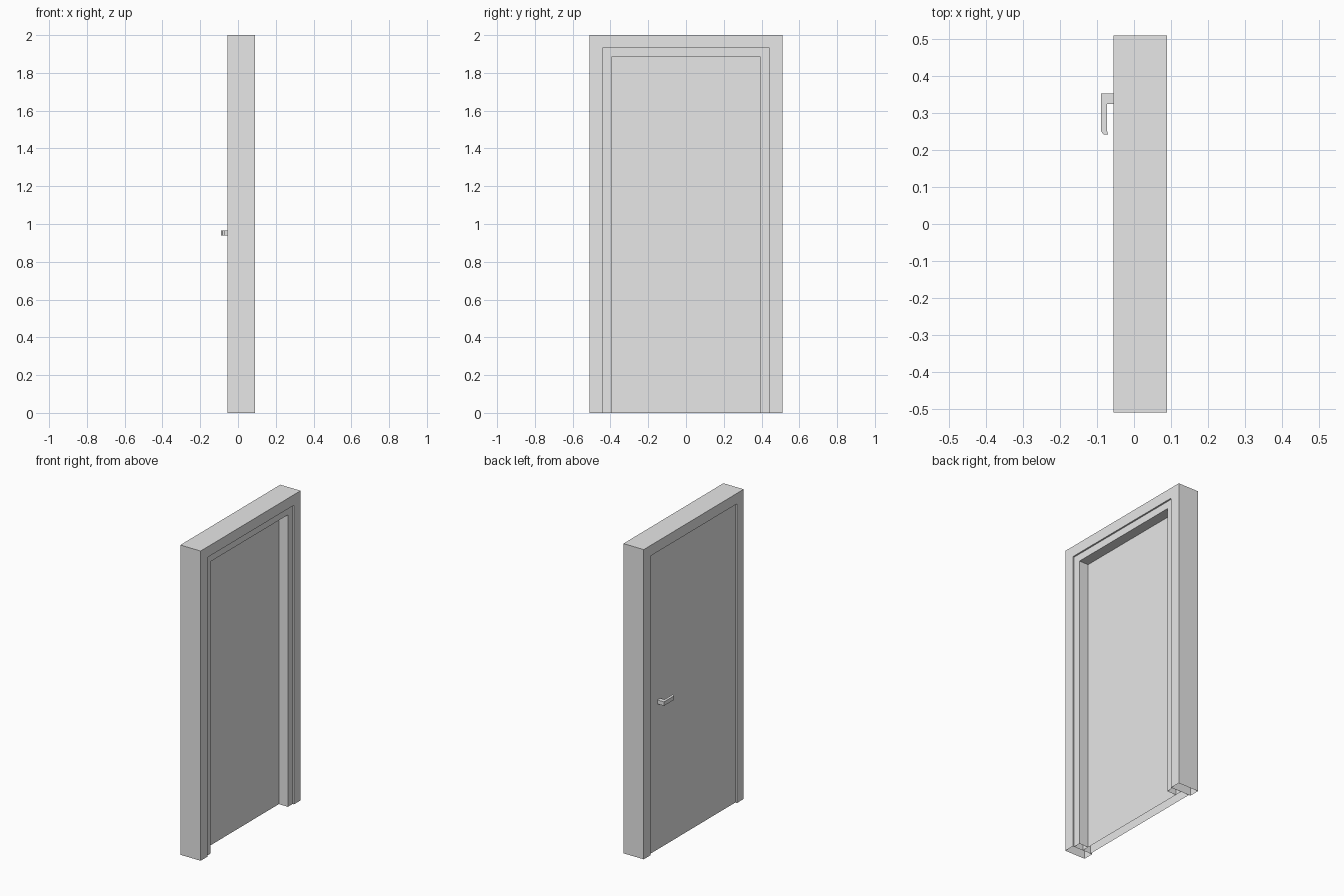
import bpy
import bmesh

if "Cube" in bpy.data.objects:
    bpy.data.objects.remove(bpy.data.objects["Cube"])

grey = bpy.data.materials.new("plain grey")
grey.diffuse_color = (0.8, 0.8, 0.8, 1)
grey.use_nodes = True
grey.node_tree.nodes["Principled BSDF"].inputs["Base Color"].default_value = grey.diffuse_color


def extrude(name, points, vector, open_bottom=False):
    """Extrude a flat outline along a vector, optionally leaving the floor side open."""
    bm = bmesh.new()
    face = bm.faces.new([bm.verts.new(p) for p in points])
    result = bmesh.ops.extrude_face_region(bm, geom=[face], use_keep_orig=True)
    verts = [v for v in result["geom"] if isinstance(v, bmesh.types.BMVert)]
    bmesh.ops.translate(bm, verts=verts, vec=vector)
    bmesh.ops.recalc_face_normals(bm, faces=bm.faces)
    if open_bottom:
        floor = [f for f in bm.faces if all(v.co.z < 1e-5 for v in f.verts)]
        bmesh.ops.delete(bm, geom=floor, context="FACES_ONLY")
    mesh = bpy.data.meshes.new(name)
    bm.to_mesh(mesh)
    bm.free()
    mesh.materials.append(grey)
    obj = bpy.data.objects.new(name, mesh)
    bpy.context.collection.objects.link(obj)
    return obj


def arch(name, outer, top, inner, inner_top, x0, x1):
    """Two jambs and a head as one upside-down U."""
    outline = [(-outer, 0), (-outer, top), (outer, top), (outer, 0),
               (inner, 0), (inner, inner_top), (-inner, inner_top), (-inner, 0)]
    return extrude(name, [(x0, y, z) for y, z in outline], (x1 - x0, 0, 0), True)


# Outer frame and the stepped door stop inside it
arch("door_frame", 0.51, 2.0, 0.442, 1.932, -0.055, 0.09)
arch("door_stop", 0.442, 1.932, 0.395, 1.885, 0.015, 0.08)

# Door leaf, slightly recessed on the handle side
leaf = [(-0.442, 0), (0.442, 0), (0.442, 1.932), (-0.442, 1.932)]
extrude("door_leaf", [(-0.043, y, z) for y, z in leaf], (0.058, 0, 0), True)

# Lever handle: stem, arm and a short returned tip
lever = [(-0.043, 0.353), (-0.09, 0.353), (-0.09, 0.252), (-0.082, 0.242),
         (-0.07, 0.242), (-0.073, 0.252), (-0.073, 0.325), (-0.043, 0.325)]
extrude("lever_handle", [(x, y, 0.94) for x, y in lever], (0, 0, 0.026))
